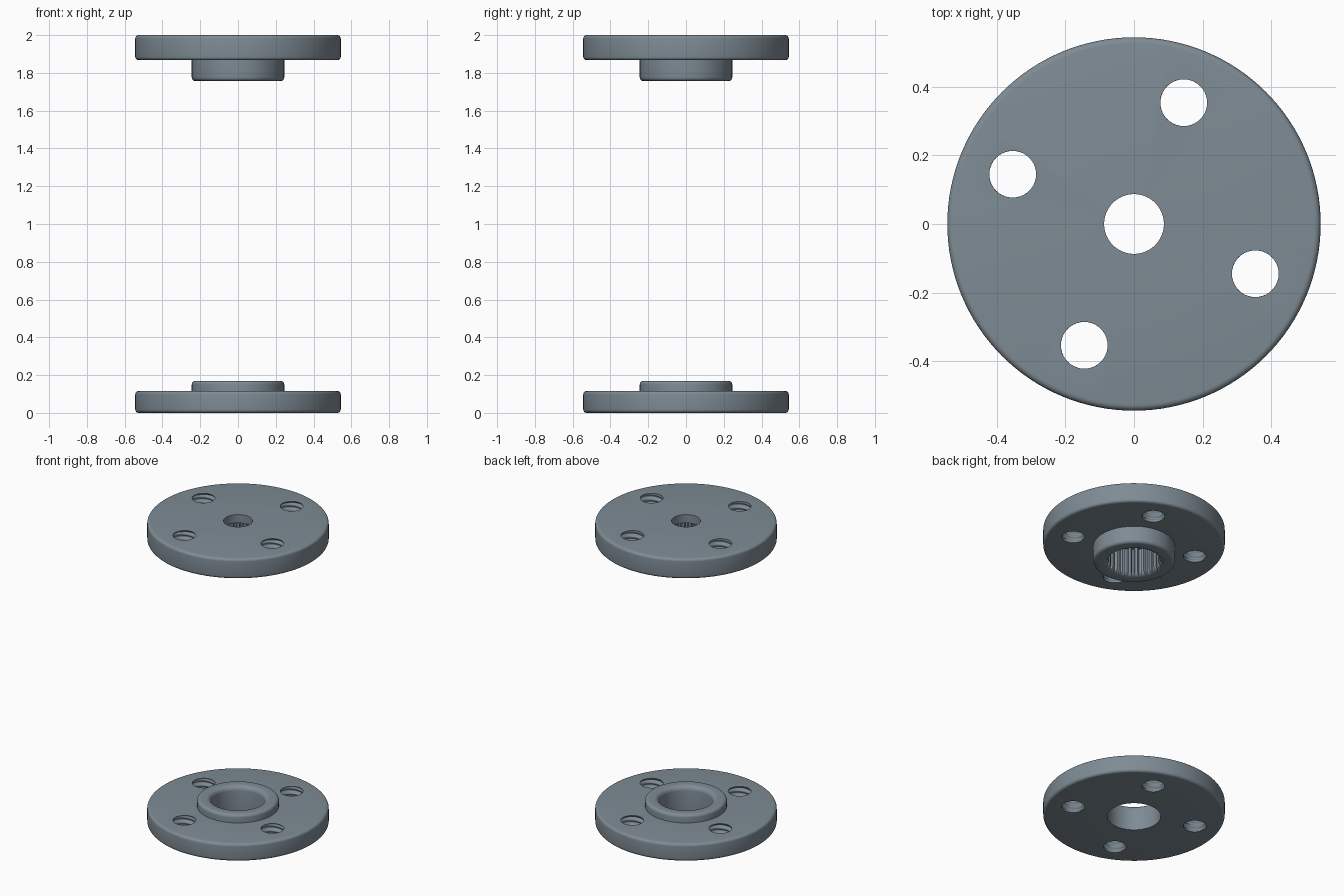
import bpy, bmesh
from math import sin, cos, tau, radians

if "Cube" in bpy.data.objects:
    bpy.data.objects.remove(bpy.data.objects["Cube"])

steel = bpy.data.materials.new("blue_grey")
steel.diffuse_color = (0.21, 0.26, 0.30, 1)
steel.use_nodes = True
steel.node_tree.nodes["Principled BSDF"].inputs["Base Color"].default_value = steel.diffuse_color


def make_object(name, bm):
    bmesh.ops.recalc_face_normals(bm, faces=bm.faces)
    mesh = bpy.data.meshes.new(name)
    bm.to_mesh(mesh)
    bm.free()
    mesh.materials.append(steel)
    ob = bpy.data.objects.new(name, mesh)
    bpy.context.collection.objects.link(ob)
    return ob


def arc(cx, cz, r, a0, a1, n=5):
    return [(cx + r * cos(radians(a0 + (a1 - a0) * i / n)),
             cz + r * sin(radians(a0 + (a1 - a0) * i / n))) for i in range(n + 1)]


def lathe(name, profile, n=128):
    # closed (radius, z) outline spun round the z axis
    bm = bmesh.new()
    rings = [[bm.verts.new((r * cos(tau * i / n), r * sin(tau * i / n), z))
              for r, z in profile] for i in range(n)]
    m = len(profile)
    for i in range(n):
        a, b = rings[i], rings[(i + 1) % n]
        for j in range(m):
            k = (j + 1) % m
            bm.faces.new((a[j], b[j], b[k], a[k]))
    return make_object(name, bm)


def add_plug(bm, x, y, levels, n, radius):
    # capped tube whose radius varies with angle step and height
    rows = []
    for z in levels:
        row = []
        for i in range(n):
            r = radius(i, z)
            row.append(bm.verts.new((x + r * cos(tau * i / n), y + r * sin(tau * i / n), z)))
        rows.append(row)
    for a, b in zip(rows, rows[1:]):
        for i in range(n):
            j = (i + 1) % n
            bm.faces.new((a[i], a[j], b[j], b[i]))
    bm.faces.new(rows[0][::-1])
    bm.faces.new(rows[-1])


def cut(ob, cutter):
    cutter.hide_render = True
    mod = ob.modifiers.new("cut", 'BOOLEAN')
    mod.operation = 'DIFFERENCE'
    mod.solver = 'EXACT'
    mod.object = cutter
    bpy.ops.object.select_all(action='DESELECT')
    bpy.context.view_layer.objects.active = ob
    ob.select_set(True)
    bpy.ops.object.modifier_apply(modifier=mod.name)
    bpy.data.objects.remove(cutter)


def threaded_holes(ob, z0, z1):
    # four helical screw holes on a bolt circle
    n, pitch, steps = 40, 0.036, 48
    bm = bmesh.new()

    def radius(i, z):
        fade = max(0.0, min(1.0, (z - z0) / 0.012, (z1 - z) / 0.012))
        return 0.068 + 0.006 * fade * (1 + cos(tau * (z / pitch - i / n)))

    lo, hi = z0 - 0.01, z1 + 0.01
    levels = [lo + (hi - lo) * k / steps for k in range(steps + 1)]
    for k in range(4):
        a = radians(67.7 + 90 * k)
        add_plug(bm, 0.382 * cos(a), 0.382 * sin(a), levels, n, radius)
    cut(ob, make_object("thread_cutter", bm))


def smooth(ob, angle):
    bpy.ops.object.select_all(action='DESELECT')
    bpy.context.view_layer.objects.active = ob
    ob.select_set(True)
    bpy.ops.object.shade_smooth_by_angle(angle=radians(angle))


R, HUB, B, H, LIP = 0.544, 0.245, 0.018, 0.02, 0.03

# lower flange with a plain through bore
lower = lathe("lower_flange",
              [(0.16, 0)] + arc(R - B, B, B, -90, 0) + arc(R - B, 0.116 - B, B, 0, 90)
              + [(HUB, 0.116)] + arc(HUB - H, 0.17 - H, H, 0, 90)
              + arc(0.16 + LIP, 0.17 - LIP, LIP, 90, 180))
threaded_holes(lower, 0.0, 0.116)
smooth(lower, 40)

# upper flange, hub pointing down, stepped bore
FACE, BASE = 1.867, 1.757
upper = lathe("upper_flange",
              arc(0.152 + LIP, BASE + LIP, LIP, 180, 270)
              + arc(HUB - H, BASE + H, H, -90, 0) + [(HUB, FACE)]
              + arc(R - B, FACE + B, B, -90, 0) + arc(R - B, 2.0 - B, B, 0, 90)
              + [(0.087, 2.0), (0.087, 1.945), (0.152, 1.945)])
threaded_holes(upper, FACE, 2.0)

# spline grooves inside the hub
bm = bmesh.new()
add_plug(bm, 0, 0, [1.74, 1.944], 100, lambda i, z: 0.168 if i % 4 < 2 else 0.146)
cut(upper, make_object("spline_cutter", bm))
smooth(upper, 40)
